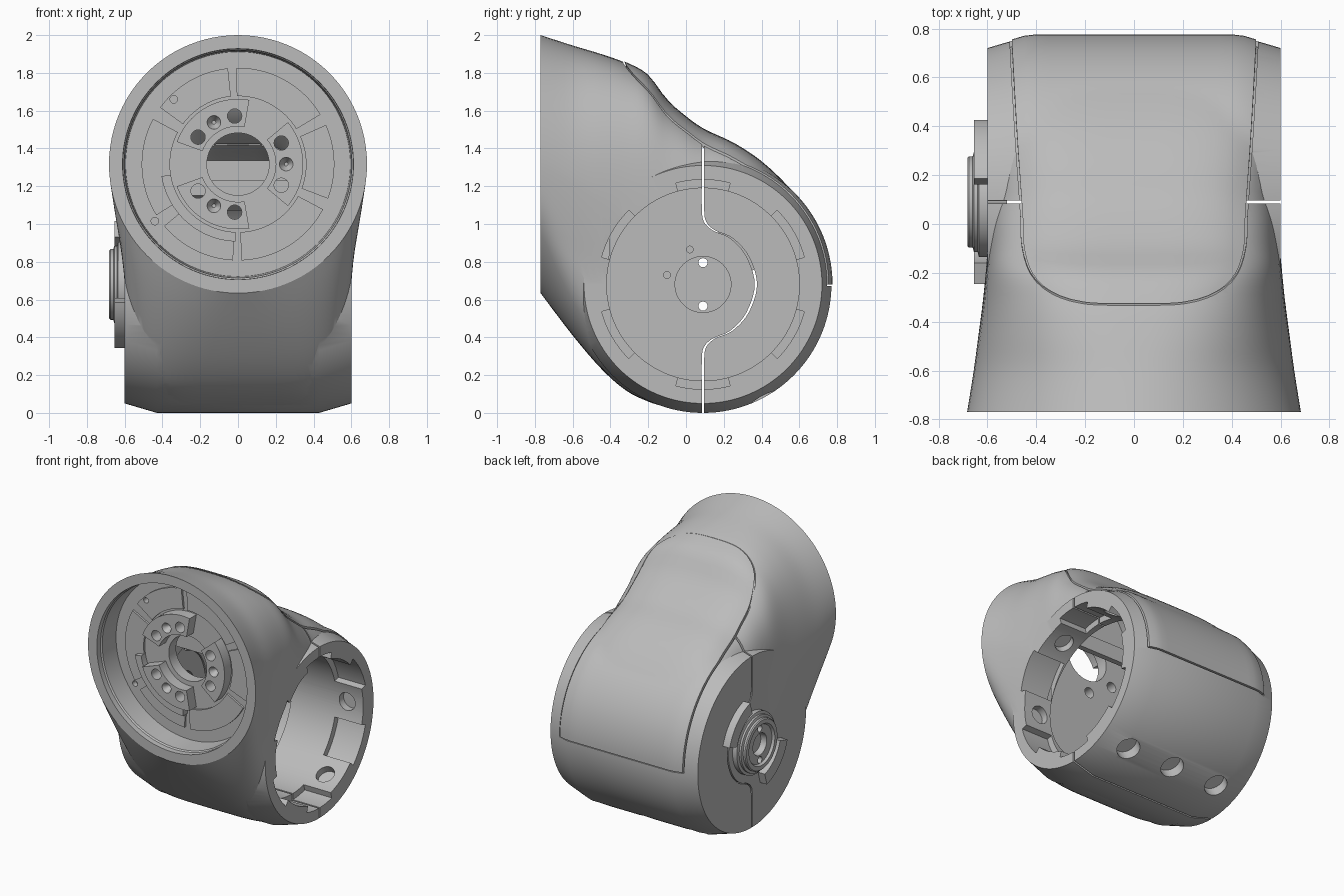
import bpy, bmesh
from math import sin, cos, pi, radians, degrees, copysign
from mathutils import Vector
from mathutils.bvhtree import BVHTree

old = bpy.data.objects.get("Cube")
if old:
    bpy.data.objects.remove(old, do_unlink=True)

grey = bpy.data.materials.new("light_grey")
grey.use_nodes = True
grey.diffuse_color = (0.5, 0.5, 0.5, 1)
grey.node_tree.nodes["Principled BSDF"].inputs["Base Color"].default_value = (0.5, 0.5, 0.5, 1)

JOINT = Vector((0, 0.09, 0.68))     # centre of the sideways drum
FACE = Vector((0, 0, 1.317))        # centre of the front flange


def finish(name, bm):
    bmesh.ops.recalc_face_normals(bm, faces=bm.faces)
    mesh = bpy.data.meshes.new(name)
    bm.to_mesh(mesh)
    bm.free()
    mesh.materials.append(grey)
    ob = bpy.data.objects.new(name, mesh)
    bpy.context.collection.objects.link(ob)
    return ob


def place(axis, u, v, t):
    """Drum parts run along x, flange parts along y."""
    if axis == "X":
        return Vector((t, JOINT.y + u, JOINT.z + v))
    return Vector((FACE.x + u, t, FACE.z + v))


def skin(name, rings):
    """Join closed rings of points into one solid."""
    bm = bmesh.new()
    vs = [[bm.verts.new(p) for p in ring] for ring in rings]
    n = len(vs[0])
    for a, b in zip(vs, vs[1:]):
        for i in range(n):
            bm.faces.new((a[i], a[(i + 1) % n], b[(i + 1) % n], b[i]))
    bm.faces.new(vs[0])
    bm.faces.new(vs[-1])
    return finish(name, bm)


def lathe(name, axis, profile, n=96, du=0, dv=0):
    return skin(name, [[place(axis, du + r * cos(2 * pi * i / n), dv + r * sin(2 * pi * i / n), t)
                        for i in range(n)] for r, t in profile])


def prism(name, axis, pts, t0, t1):
    return skin(name, [[place(axis, u, v, t) for u, v in pts] for t in (t0, t1)])


def sector(name, axis, r0, r1, a0, a1, t0, t1, n=20):
    angs = [radians(a0 + (a1 - a0) * i / n) for i in range(n + 1)]
    pts = [(r1 * cos(a), r1 * sin(a)) for a in angs]
    pts += [(r0 * cos(a), r0 * sin(a)) for a in reversed(angs)]
    return prism(name, axis, pts, t0, t1)


def rod(name, centre, direction, r, depth):
    bm = bmesh.new()
    m = Vector(direction).to_track_quat("Z", "Y").to_matrix().to_4x4()
    m.translation = centre
    bmesh.ops.create_cone(bm, cap_ends=True, segments=32, radius1=r, radius2=r, depth=depth, matrix=m)
    return finish(name, bm)


def combine(ob, others, op="DIFFERENCE"):
    """Apply booleans in turn, with the exact solver as second choice."""
    for other in others:
        for solver in ("MANIFOLD", "EXACT"):
            mod = ob.modifiers.new("cut", "BOOLEAN")
            mod.operation, mod.solver, mod.object = op, solver, other
            graph = bpy.context.evaluated_depsgraph_get()
            mesh = bpy.data.meshes.new_from_object(ob.evaluated_get(graph))
            ob.modifiers.clear()
            if len(mesh.vertices) != len(ob.data.vertices):
                ob.data = mesh
                break
        bpy.data.objects.remove(other, do_unlink=True)


def spline(rows, steps=4):
    """Catmull-Rom through rows of numbers."""
    rows = [Vector(r) for r in rows]
    out = []
    for i in range(len(rows) - 1):
        p0, p1, p2, p3 = (rows[max(0, min(len(rows) - 1, i + k))] for k in (-1, 0, 1, 2))
        for s in range(steps):
            t = s / steps
            out.append(0.5 * (2 * p1 + (p2 - p0) * t + (2 * p0 - 5 * p1 + 4 * p2 - p3) * t ** 2
                              + (3 * p1 - p0 - 3 * p2 + p3) * t ** 3))
    return out + [rows[-1]]


def section(y, top, bottom, w, k):
    """Neck outline: round above, squarer and slimmer below."""
    mid = max(0.75, 1.317 - 0.65 * (y + 0.77))
    morph = min(1, (y + 0.77) / 0.4)
    ring = []
    for i in range(96):
        c, s = cos(2 * pi * i / 96), sin(2 * pi * i / 96)
        p, half, h = k, w, top - mid
        if s < 0:
            p, h = k + 2.5 * morph, mid - bottom
        rise = h * abs(s) ** (2 / p)
        if s < 0:
            half = w - max(0, w - 0.597) * morph * min(1, rise / 0.35)
        ring.append((half * copysign(abs(c) ** (2 / p), c), y, mid + copysign(rise, s)))
    return ring


# Housing: round flange flowing into a squared neck: y, top, bottom, half width, squareness
stations = spline([
    (-0.77, 2.0, 0.634, 0.683, 2), (-0.6, 1.945, 0.41, 0.656, 2.15), (-0.45, 1.9, 0.235, 0.636, 2.5),
    (-0.32, 1.853, 0.12, 0.619, 2.9), (-0.2, 1.785, 0.06, 0.607, 3.4), (-0.1, 1.655, 0.03, 0.6, 3.8),
    (0, 1.565, 0.012, 0.597, 4), (0.1, 1.495, 0.008, 0.596, 4), (0.25, 1.425, 0.04, 0.595, 4),
    (0.4, 1.325, 0.12, 0.594, 4), (0.55, 1.18, 0.25, 0.59, 4), (0.62, 1.07, 0.35, 0.58, 4)])
housing = skin("housing", [section(*s) for s in stations])
drum = lathe("drum", "X", [(0.3, -0.6), (0.63, -0.6), (0.68, -0.43), (0.68, 0.43), (0.63, 0.6), (0.3, 0.6)], 128)
combine(housing, [drum], "UNION")

# Back cover: a sheet wrapped over the top and back of the housing
bm = bmesh.new()
bm.from_mesh(housing.data)
surface = BVHTree.FromBMesh(bm)
bm.free()


def wrap(name, grow, low, high, cols=20):
    extra = degrees(grow / 0.68)
    rows = [(95 * i / 38 - (extra if i == 0 else 0), 0.5 - 0.045 * (i / 38) ** 2) for i in range(39)]
    for i in range(1, 15):
        t = 0.995 * (1 - (1 - i / 14) ** 2)
        rows.append((95 + (14.5 + extra / 2) * t, 0.455 * (1 - t ** 4) ** 0.25))
    bm = bmesh.new()
    lo, hi = [], []
    for a, hw in rows:
        out = Vector((0, cos(radians(a)), sin(radians(a))))
        bases = [JOINT + Vector(((hw + grow) * (2 * j / cols - 1), 0, 0)) for j in range(cols + 1)]
        hits = [surface.ray_cast(base + out * 3, -out)[0] for base in bases]
        lo.append([bm.verts.new(hit + out * low) for hit in hits])
        hi.append([bm.verts.new(hit + out * high) for hit in hits])
    for sheet in (lo, hi):
        for a, b in zip(sheet, sheet[1:]):
            for j in range(cols):
                bm.faces.new((a[j], a[j + 1], b[j + 1], b[j]))
    for e in (0, -1):
        for j in range(cols):
            bm.faces.new((lo[e][j], lo[e][j + 1], hi[e][j + 1], hi[e][j]))
        for i in range(len(rows) - 1):
            bm.faces.new((lo[i][e], lo[i + 1][e], hi[i + 1][e], hi[i][e]))
    return finish(name, bm)


cover = wrap("back_cover", 0, -0.02, 0.006)
cutters = [wrap("cover_gap", 0.008, -0.022, 0.04)]

# Side bore, and the hollow neck behind the flange
cutters.append(lathe("bore", "X", [(0.51, -0.52), (0.51, 0.66)], 128))
cutters.append(skin("neck_hollow", [section(y, top - 0.08, max(bottom + 0.1, 0.35), w - 0.25, k)
                                    for y, top, bottom, w, k in stations if -0.5 < y < 0.3]))

# Pockets, slots and round recesses in the bore wall
for i in range(6):
    a = 30 + 60 * i
    cutters.append(sector("pocket", "X", 0.45, 0.555, a - 15, a + 15, 0.38, 0.64))
    cutters.append(sector("slot", "X", 0.45, 0.545, a - 20, a + 20, -0.1, 0.02))
    out = Vector((0, cos(radians(a + 30)), sin(radians(a + 30))))
    cutters.append(rod("recess", JOINT + out * 0.52 + Vector((0.47, 0, 0)), out, 0.065, 0.08))

# Split line, bending around the hub
path = [(0, 0.85), (0, 0.6), (0, 0.4), (0.012, 0.33), (0.06, 0.285), (0.15, 0.245), (0.235, 0.15)]
path = spline(path + [(0.28, 0)] + [(u, -v) for u, v in reversed(path)], 5)
cutters.append(prism("split", "X", [(u - 0.006, v) for u, v in path] + [(u + 0.006, v) for u, v in reversed(path)],
                     -0.63, 0.63))

# Front recess, centre hole and bolt holes below
cutters.append(lathe("front_recess", "Y", [(0.612, -0.8), (0.61, -0.73), (0.602, -0.72), (0.595, -0.57)], 128))
cutters.append(lathe("centre_hole", "Y", [(0.165, -0.7), (0.165, -0.35)], 64))
PINS = ((-0.34, 0.343), (-0.44, -0.302))
for u, v in PINS:
    cutters.append(lathe("pin_hole", "Y", [(0.02, -0.62), (0.02, -0.53)], 24, u, v))
down = Vector((0, 0.47, -0.883))
for x in (-0.37, 0.01, 0.39):
    cutters.append(rod("bolt_hole", JOINT + down * 0.68 + Vector((x, 0, 0)), down, 0.08, 0.16))

# Holes through the drum floor
cutters.append(lathe("hub_seat", "X", [(0.148, -0.56), (0.148, -0.4)], 64))
for v in (-0.115, 0.115):
    cutters.append(lathe("hub_hole", "X", [(0.024, -0.65), (0.024, -0.4)], 24, 0, v))
for u, v in ((-0.07, 0.185), (-0.19, 0.05)):
    cutters.append(lathe("floor_pin", "X", [(0.018, -0.56), (0.018, -0.4)], 24, u, v))

# Three raised blocks around the centre; their outer holes go through the flange floor
blocks = []
for i, a in enumerate((120, 0, 240)):
    block = sector("bolt_block_%d" % (i + 1), "Y", 0.2, 0.345, a - 40, a + 40, -0.65, -0.56)
    holes = []
    for d in (-26, 0, 26):
        u, v = 0.255 * cos(radians(a + d)), 0.255 * sin(radians(a + d))
        if d:
            holes.append(lathe("block_hole", "Y", [(0.038, -0.7), (0.038, -0.5)], 24, u, v))
            cutters.append(lathe("flange_hole", "Y", [(0.038, -0.7), (0.038, -0.4)], 24, u, v))
        else:
            holes.append(lathe("block_hole", "Y", [(0.038, -0.7), (0.036, -0.645), (0.01, -0.6)], 24, u, v))
    combine(block, holes)
    blocks.append(block)
combine(housing, cutters)

# Stepped hub and two tabs on the closed side
hub = lathe("hub", "X", [(0.225, -0.59), (0.225, -0.635), (0.205, -0.64), (0.205, -0.655), (0.187, -0.66),
                         (0.187, -0.675), (0.18, -0.682), (0.15, -0.682), (0.14, -0.665), (0.08, -0.665),
                         (0.075, -0.62), (0.02, -0.62)], 64)
combine(hub, [lathe("hub_hole", "X", [(0.024, -0.7), (0.024, -0.4)], 24, 0, v) for v in (-0.115, 0.115)])
parts = [housing, cover, hub] + blocks
for label, a in (("upper", 45), ("lower", 225)):
    parts.append(sector(label + "_tab", "X", 0.26, 0.35, a - 29, a + 29, -0.655, -0.59))

# Plates on the recessed front face, parted by narrow radial gaps
for i, (a0, a1) in enumerate(((31, 91), (96, 144), (152, 212), (220, 267), (272, 332), (339, 384))):
    plate = sector("face_plate_%d" % (i + 1), "Y", 0.36, 0.51, a0, a1, -0.585, -0.56)
    for u, v in PINS:
        if i in (1, 2, 3):
            combine(plate, [lathe("pin_hole", "Y", [(0.02, -0.62), (0.02, -0.53)], 24, u, v)])
    parts.append(plate)
parts.append(sector("guide_rail", "Y", 0.36, 0.41, 189, 268, -0.62, -0.56))

# Bridge across the hollow, seen through the centre hole
parts.append(prism("inner_bridge", "Y", [(-0.4, -0.09), (0.4, -0.09), (0.4, 0.02), (-0.4, 0.02)], -0.3, -0.26))

# Smooth the rounds, keep the edges crisp
for ob in parts:
    bpy.ops.object.select_all(action="DESELECT")
    ob.select_set(True)
    bpy.context.view_layer.objects.active = ob
    bpy.ops.object.shade_smooth_by_angle(angle=radians(25))
